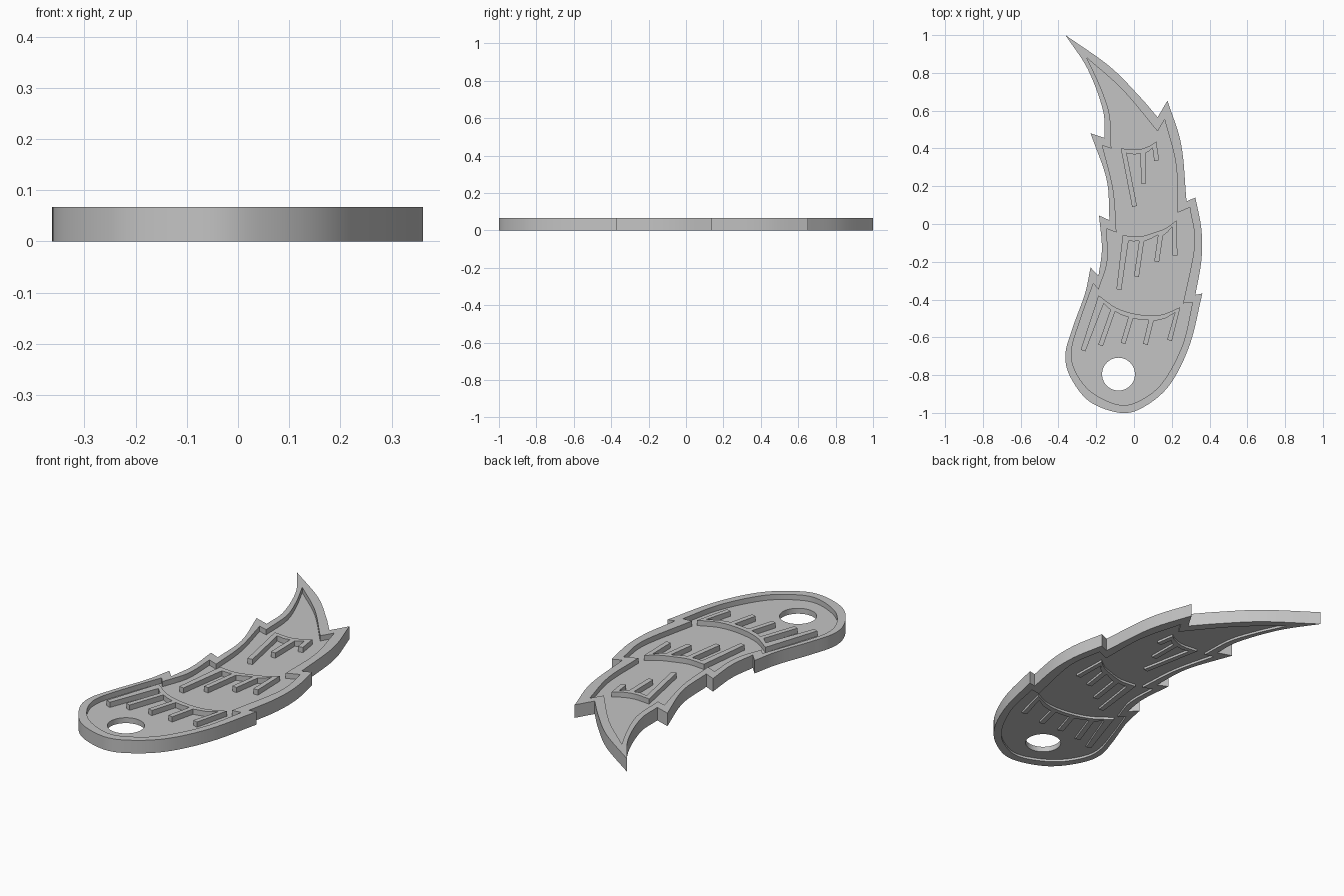
import bpy
import bmesh
import math
from mathutils import Vector

cube = bpy.data.objects.get("Cube")
if cube:
    bpy.data.objects.remove(cube, do_unlink=True)

HEIGHT = 0.067
FLOOR_LOW, FLOOR_HIGH = 0.012, 0.04
BAR = 0.026

grey = bpy.data.materials.new("plain grey")
grey.use_nodes = True
colour = (0.55, 0.55, 0.55, 1)
grey.diffuse_color = colour
grey.node_tree.nodes["Principled BSDF"].inputs["Base Color"].default_value = colour


def smooth_path(points, steps=8):
    """Catmull-Rom curve through the points, keeping both ends."""
    pts = [Vector(p) for p in points]
    if len(pts) < 3:
        return pts
    pts = [2 * pts[0] - pts[1]] + pts + [2 * pts[-1] - pts[-2]]
    path = []
    for a, b, c, d in zip(pts, pts[1:], pts[2:], pts[3:]):
        for i in range(steps):
            t = i / steps
            path.append(0.5 * (2 * b + (c - a) * t
                               + (2 * a - 5 * b + 4 * c - d) * t ** 2
                               + (3 * b - a - 3 * c + d) * t ** 3))
    return path + [pts[-2]]


def outline(segments):
    """Closed loop of smooth segments that meet at sharp corners."""
    loop = []
    for segment in segments:
        for p in smooth_path(segment):
            if not loop or (p - loop[-1]).length > 0.001:
                loop.append(p)
    if (loop[0] - loop[-1]).length < 0.001:
        loop.pop()
    return loop


def slab(name, loops, low, high):
    """Filled flat shape, with holes, extruded between two heights."""
    curve = bpy.data.curves.new(name, "CURVE")
    curve.dimensions = "2D"
    curve.fill_mode = "BOTH"
    curve.extrude = (high - low) / 2
    for loop in loops:
        spline = curve.splines.new("POLY")
        spline.points.add(len(loop) - 1)
        for point, p in zip(spline.points, loop):
            point.co = (p.x, p.y, 0, 1)
        spline.use_cyclic_u = True
    obj = bpy.data.objects.new(name, curve)
    bpy.context.collection.objects.link(obj)
    bpy.ops.object.select_all(action="DESELECT")
    obj.select_set(True)
    bpy.context.view_layer.objects.active = obj
    bpy.ops.object.convert(target="MESH")
    obj = bpy.context.object
    bm = bmesh.new()
    bm.from_mesh(obj.data)
    bmesh.ops.remove_doubles(bm, verts=bm.verts, dist=0.0001)
    bmesh.ops.translate(bm, verts=bm.verts, vec=(0, 0, (low + high) / 2))
    bmesh.ops.recalc_face_normals(bm, faces=bm.faces)
    bm.to_mesh(obj.data)
    bm.free()
    obj.data.materials.clear()
    obj.data.materials.append(grey)
    bpy.ops.object.shade_smooth_by_angle(angle=math.radians(30))
    return obj


def comb(name, spine_points, teeth):
    """Curved bar with hanging teeth, each given as (place on bar, tip)."""
    spine = smooth_path(spine_points)
    last = len(spine) - 1
    drop = Vector((0, -BAR))

    def at(t):
        i = min(int(t * last), last - 1)
        return spine[i].lerp(spine[i + 1], t * last - i)

    loop = list(spine)
    for i in reversed(range(len(teeth))):
        t, tip = teeth[i]
        tip, root = Vector(tip), at(t) + drop
        d = (tip - root).normalized()
        side = Vector((-d.y, d.x)) * BAR / 2
        if i < len(teeth) - 1:
            loop.append(root + side)
        loop += [tip + side, tip - side]
        if i > 0:
            loop.append(root - side)
            loop.append(at((t + teeth[i - 1][0]) / 2) + drop)
    return slab(name, [loop], 0, HEIGHT)


# Outer edge: pointed tip, barbs down the left, round base, barbs up the right
outer = outline([
    [(-0.363, 1), (-0.13, 0.835), (0.025, 0.68), (0.125, 0.565)],
    [(0.177, 0.653), (0.25, 0.42), (0.278, 0.12)],
    [(0.325, 0.14), (0.357, -0.03), (0.357, -0.19), (0.325, -0.375)],
    [(0.362, -0.368), (0.295, -0.64), (0.19, -0.85), (0.055, -0.967),
     (-0.07, -1), (-0.235, -0.94), (-0.337, -0.81), (-0.363, -0.69),
     (-0.325, -0.55), (-0.26, -0.37), (-0.23, -0.23)],
    [(-0.188, -0.275), (-0.17, -0.13), (-0.185, 0.045)],
    [(-0.13, 0.02), (-0.145, 0.235), (-0.23, 0.48)],
    [(-0.155, 0.455), (-0.165, 0.605), (-0.245, 0.82), (-0.363, 1)],
])

# Inner edge of the raised rim
inner = outline([
    [(-0.25, 0.88), (-0.06, 0.71), (0.125, 0.49)],
    [(0.162, 0.553), (0.222, 0.315), (0.23, 0.06)],
    [(0.295, 0.087), (0.32, -0.11), (0.26, -0.42)],
    [(0.31, -0.415), (0.257, -0.64), (0.15, -0.84), (0.03, -0.935),
     (-0.08, -0.957), (-0.225, -0.89), (-0.31, -0.78), (-0.33, -0.665),
     (-0.28, -0.495), (-0.215, -0.315)],
    [(-0.188, -0.347), (-0.142, -0.2), (-0.145, -0.025)],
    [(-0.093, -0.045), (-0.11, 0.18), (-0.167, 0.415)],
    [(-0.12, 0.4), (-0.13, 0.58), (-0.18, 0.73), (-0.25, 0.88)],
])

# Round hole for a ring
hole = [Vector((-0.082 + 0.087 * math.cos(a), -0.795 + 0.087 * math.sin(a)))
        for a in (math.tau * i / 48 for i in range(48))]

slab("rim", [outer, inner], 0, HEIGHT)
slab("floor_plate", [inner, hole], FLOOR_LOW, FLOOR_HIGH)

# Three rows of raised feather strokes
comb("upper_strokes",
     [(-0.07, 0.4), (0.015, 0.394), (0.075, 0.41), (0.118, 0.436)],
     [(0.07, (0.003, 0.093)), (0.5, (0.05, 0.214)), (0.94, (0.12, 0.336))])
comb("middle_strokes",
     [(-0.06, -0.06), (0.03, -0.066), (0.108, -0.045), (0.172, -0.02), (0.225, 0.02)],
     [(0.05, (-0.08, -0.347)), (0.28, (0.013, -0.278)),
      (0.62, (0.12, -0.2)), (0.95, (0.217, -0.167))])
comb("lower_strokes",
     [(-0.188, -0.378), (-0.087, -0.447), (0.03, -0.48), (0.145, -0.48), (0.245, -0.44)],
     [(0.04, (-0.27, -0.67)), (0.19, (-0.177, -0.643)), (0.4, (-0.058, -0.632)),
      (0.63, (0.06, -0.637)), (0.96, (0.188, -0.616))])
